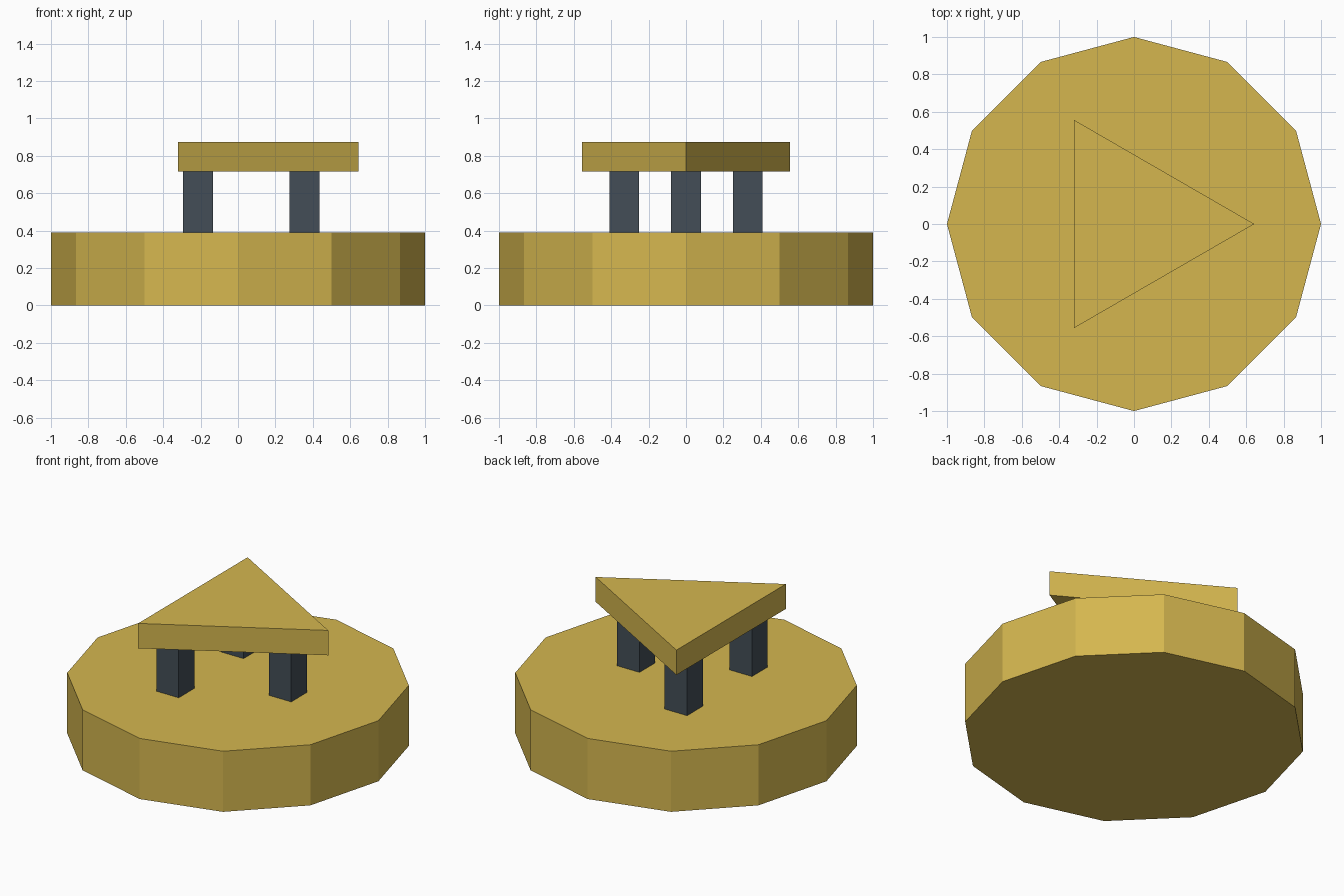
import bpy
from math import radians

cube = bpy.data.objects.get("Cube")
if cube:
    bpy.data.objects.remove(cube, do_unlink=True)


def make_material(name, rgb):
    mat = bpy.data.materials.new(name)
    mat.use_nodes = True
    color = (*rgb, 1.0)
    mat.diffuse_color = color
    mat.node_tree.nodes["Principled BSDF"].inputs["Base Color"].default_value = color
    return mat


gold = make_material("gold", (0.66, 0.47, 0.078))
slate = make_material("dark_slate", (0.056, 0.076, 0.095))


def prism(name, sides, radius, bottom, top, mat, turn=0):
    bpy.ops.mesh.primitive_cylinder_add(
        vertices=sides, radius=radius, depth=top - bottom,
        location=(0, 0, (bottom + top) / 2), rotation=(0, 0, radians(turn)))
    obj = bpy.context.object
    obj.name = name
    obj.data.materials.append(mat)


def post(name, x, y, width, bottom, top, mat):
    bpy.ops.mesh.primitive_cube_add(size=1, location=(x, y, (bottom + top) / 2))
    obj = bpy.context.object
    obj.name = name
    obj.scale = (width, width, top - bottom)
    bpy.ops.object.transform_apply(location=False, rotation=False, scale=True)
    obj.data.materials.append(mat)


BASE_TOP, SLAB_BOTTOM, SLAB_TOP = 0.39, 0.715, 0.875

# Twelve-sided base and triangular top slab pointing to +x
prism("base", 12, 1.0, 0, BASE_TOP, gold)
prism("triangle_top", 3, 0.643, SLAB_BOTTOM, SLAB_TOP, gold, turn=-90)

# Three square posts under the triangle's corners
for name, x, y in (("right_front_post", -0.215, -0.33),
                   ("right_back_post", -0.215, 0.33),
                   ("left_post", 0.355, 0)):
    post(name, x, y, 0.16, BASE_TOP, SLAB_BOTTOM, slate)
